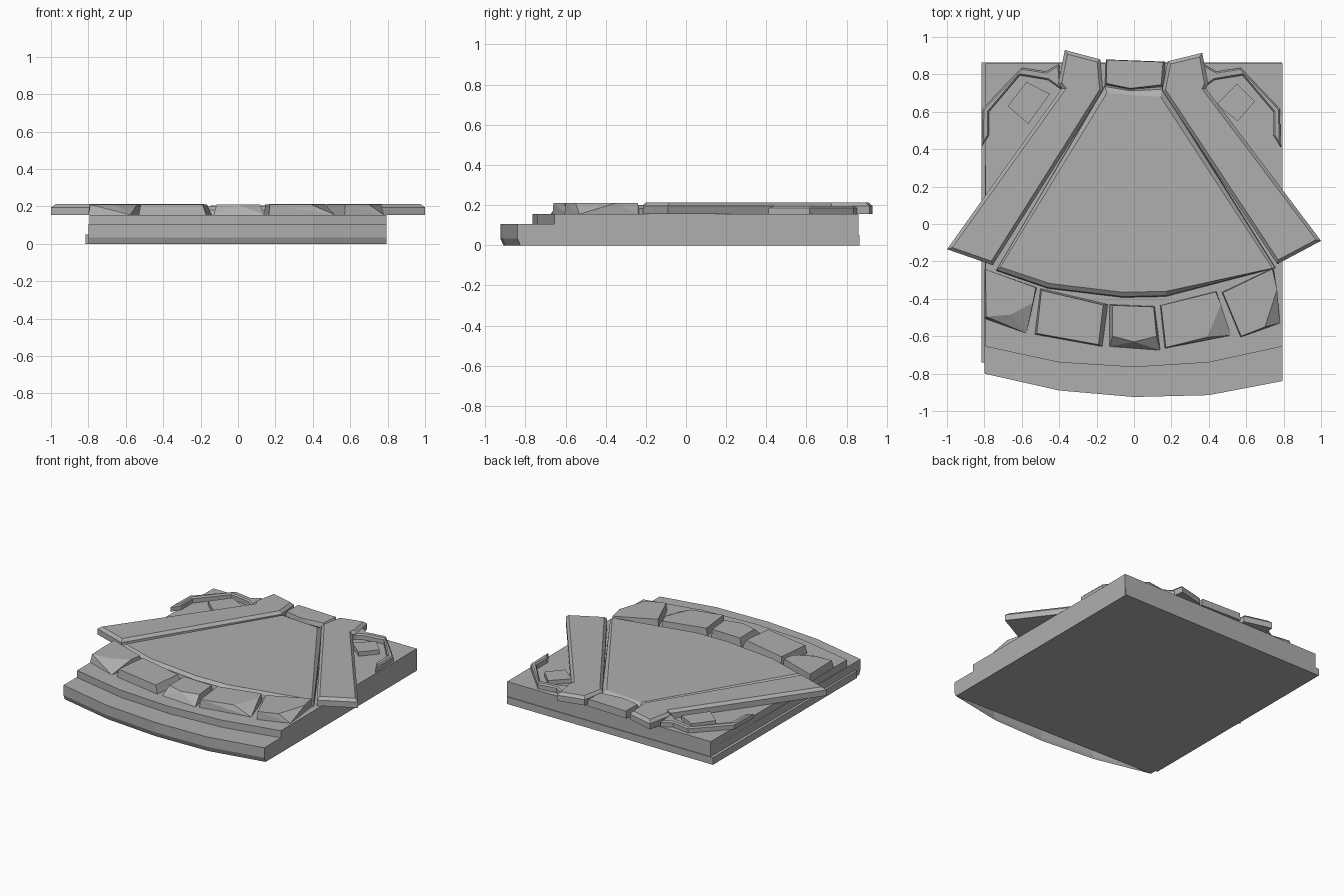
import bpy, bmesh

# mid grey stone
stone = bpy.data.materials.new("grey_stone")
stone.diffuse_color = (0.43, 0.43, 0.43, 1)


def finish(name, bm):
    bmesh.ops.recalc_face_normals(bm, faces=bm.faces[:])
    me = bpy.data.meshes.new(name)
    bm.to_mesh(me)
    bm.free()
    me.materials.append(stone)
    ob = bpy.data.objects.new(name, me)
    bpy.context.collection.objects.link(ob)
    return ob


def stack(name, rings, bottom=True, inset=0.0, rise=0.0):
    """Join equal-length (outline, z) rings; optional bevelled top edge."""
    bm = bmesh.new()
    loops = [[bm.verts.new((x, y, z)) for x, y in pts] for pts, z in rings]
    n = len(loops[0])
    for a, b in zip(loops, loops[1:]):
        for i in range(n):
            j = (i + 1) % n
            bm.faces.new((a[i], a[j], b[j], b[i]))
    top = bm.faces.new(loops[-1])
    if bottom:
        bm.faces.new(loops[0][::-1])
    if inset:
        bmesh.ops.recalc_face_normals(bm, faces=bm.faces[:])
        bmesh.ops.inset_region(bm, faces=[top], thickness=inset, use_even_offset=True)
        for v in top.verts:
            v.co.z += rise
    return finish(name, bm)


def prism(name, pts, z0, z1, inset=0.0, rise=0.0):
    return stack(name, [(pts, z0), (pts, z1)], True, inset, rise)


def hull(name, low, high, z0, z1):
    """Chipped stone: convex hull between a lower and an upper outline."""
    bm = bmesh.new()
    for pts, z in ((low, z0), (high, z1)):
        for x, y in pts:
            bm.verts.new((x, y, z))
    bmesh.ops.convex_hull(bm, input=bm.verts[:])
    bmesh.ops.dissolve_limit(bm, angle_limit=0.01, verts=bm.verts[:], edges=bm.edges[:])
    return finish(name, bm)


FLOOR = 0.155   # height of the upper deck

# lower step: bowed front, undercut near the ground, open below the bow
back = [(0.793, 0.858), (-0.793, 0.858)]
front = [(-0.80, -0.80), (-0.4, -0.89), (0, -0.925), (0.4, -0.915), (0.793, -0.84)]
under = [(x, y + 0.015) for x, y in front]
stack("lower_step", [(back + under, 0), (back + front, 0.035), (back + front, 0.105)], bottom=False)

# bottom plate that peeks out on the left and at the back
prism("bottom_plate", [(-0.815, 0.864), (-0.815, -0.74), (-0.795, -0.74), (-0.795, -0.785),
                       (0.79, -0.825), (0.79, 0.864)], 0, 0.05)

# upper step
prism("upper_step", back + [(-0.795, -0.655), (-0.4, -0.74), (0, -0.765), (0.4, -0.74),
                            (0.793, -0.655)], 0.1, FLOOR)

# fan-shaped centre panel: steep sides, sloping front and back edges
stack("centre_panel", [
    ([(-0.155, 0.745), (-0.02, 0.718), (0.15, 0.735), (0.757, -0.235), (0.17, -0.388),
      (-0.06, -0.393), (-0.46, -0.345), (-0.735, -0.25)], FLOOR),
    ([(-0.155, 0.735), (-0.02, 0.712), (0.15, 0.72), (0.755, -0.235), (0.17, -0.383),
      (-0.06, -0.388), (-0.46, -0.34), (-0.735, -0.245)], 0.182),
    ([(-0.145, 0.70), (-0.02, 0.69), (0.142, 0.68), (0.74, -0.237), (0.17, -0.36),
      (-0.06, -0.365), (-0.45, -0.318), (-0.715, -0.23)], 0.2)])

# keystone behind the panel
hull("back_keystone", [(-0.15, 0.88), (0.165, 0.868), (0.17, 0.735), (-0.02, 0.72), (-0.155, 0.745)],
     [(-0.145, 0.878), (0.155, 0.866), (0.145, 0.745), (-0.02, 0.725), (-0.148, 0.752)], FLOOR, 0.205)

# diagonal side bars overhanging the base
prism("left_bar", [(-0.37, 0.93), (-0.18, 0.88), (-0.165, 0.715), (-0.755, -0.22),
                   (-1.0, -0.135), (-0.385, 0.725), (-0.405, 0.75)], FLOOR, 0.195, 0.018, 0.019)
prism("right_bar", [(0.365, 0.915), (0.18, 0.87), (0.15, 0.715), (0.765, -0.215),
                    (1.0, -0.09), (0.385, 0.725), (0.395, 0.75)], FLOOR, 0.195, 0.018, 0.019)

# five chipped front stones: lower outline, upper outline
stones = [
    ([(-0.80, -0.24), (-0.52, -0.34), (-0.575, -0.585), (-0.80, -0.505)],
     [(-0.795, -0.242), (-0.525, -0.34), (-0.54, -0.42), (-0.66, -0.485), (-0.79, -0.495)]),
    ([(-0.50, -0.345), (-0.14, -0.43), (-0.17, -0.655), (-0.53, -0.59)],
     [(-0.495, -0.355), (-0.165, -0.433), (-0.19, -0.645), (-0.52, -0.585)]),
    ([(-0.13, -0.43), (0.11, -0.44), (0.14, -0.675), (-0.13, -0.655)],
     [(-0.115, -0.435), (0.105, -0.443), (0.12, -0.60), (0.0, -0.63), (-0.115, -0.60)]),
    ([(0.14, -0.435), (0.44, -0.36), (0.52, -0.595), (0.165, -0.665)],
     [(0.145, -0.435), (0.437, -0.363), (0.465, -0.43), (0.39, -0.605), (0.17, -0.66)]),
    ([(0.47, -0.365), (0.745, -0.235), (0.78, -0.53), (0.57, -0.605)],
     [(0.475, -0.367), (0.74, -0.24), (0.765, -0.35), (0.70, -0.55), (0.573, -0.60)]),
]
for i, (low, high) in enumerate(stones):
    hull(f"front_stone_{i + 1}", low, high, FLOOR, 0.21)

# raised corner ridges and small pads, mirrored with a slight shift
ridge = [(-0.40, 0.855), (-0.47, 0.815), (-0.60, 0.835), (-0.81, 0.615), (-0.815, 0.41),
         (-0.775, 0.475), (-0.775, 0.60), (-0.61, 0.795), (-0.46, 0.77), (-0.39, 0.72)]
pads = {"left": [(-0.575, 0.76), (-0.45, 0.695), (-0.565, 0.535), (-0.675, 0.63)],
        "right": [(0.55, 0.75), (0.645, 0.655), (0.555, 0.55), (0.44, 0.64)]}
for side, pad in pads.items():
    pts = ridge if side == "left" else [(-x - 0.03, y) for x, y in ridge]
    prism(f"{side}_corner_ridge", pts, FLOOR, 0.185, 0.008, 0.01)
    prism(f"{side}_corner_pad", pad, FLOOR, 0.185)
